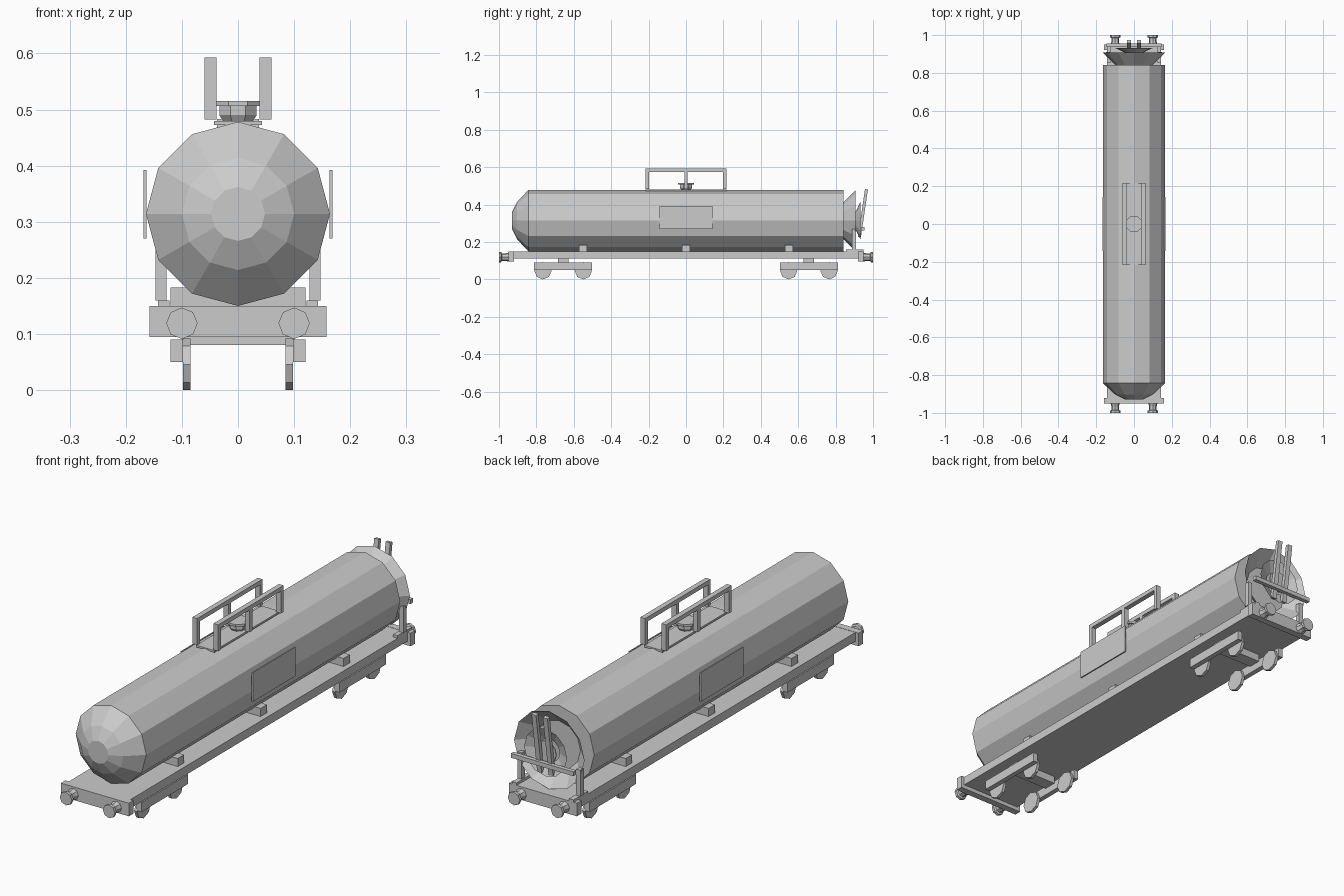
import bpy, bmesh, math
from mathutils import Matrix, Vector

if "Cube" in bpy.data.objects:
    bpy.data.objects.remove(bpy.data.objects["Cube"])

grey = bpy.data.materials.new("plain grey")
grey.diffuse_color = (0.6, 0.6, 0.6, 1)
grey.use_nodes = True
grey.node_tree.nodes["Principled BSDF"].inputs["Base Color"].default_value = grey.diffuse_color


def finish(name, bm):
    bmesh.ops.recalc_face_normals(bm, faces=bm.faces)
    mesh = bpy.data.meshes.new(name)
    bm.to_mesh(mesh)
    bm.free()
    mesh.materials.append(grey)
    ob = bpy.data.objects.new(name, mesh)
    bpy.context.collection.objects.link(ob)
    return ob


def box(name, x, y, z, tilt=0):
    """Box from (min, max) ranges, optionally tilted about x."""
    bm = bmesh.new()
    bmesh.ops.create_cube(bm, size=1)
    size = [b - a for a, b in (x, y, z)]
    mid = Vector([(a + b) / 2 for a, b in (x, y, z)])
    bm.transform(Matrix.Translation(mid) @ Matrix.Rotation(tilt, 4, 'X')
                 @ Matrix.Diagonal((*size, 1)))
    return finish(name, bm)


def lathe(name, profile, sides, centre=(0, 0, 0), axis='Y', turn=0, caps=True):
    """Faceted solid from (position along axis, radius) pairs."""
    bm = bmesh.new()
    rings = []
    for p, r in profile:
        ring = []
        for k in range(sides):
            a = turn + math.tau * k / sides
            u, v = r * math.cos(a), r * math.sin(a)
            co = {'X': (p, u, v), 'Y': (u, p, v), 'Z': (u, v, p)}[axis]
            ring.append(bm.verts.new(Vector(co) + Vector(centre)))
        rings.append(ring)
    for a, b in zip(rings, rings[1:]):
        for k in range(sides):
            j = (k + 1) % sides
            bm.faces.new((a[k], a[j], b[j], b[k]))
    if caps:
        bm.faces.new(rings[0])
        bm.faces.new(rings[-1])
    return finish(name, bm)


# Tank with a domed front; the rear end is a flared dish with a smaller dish in it
TZ = (0, 0, 0.314)
lathe("tank", [(-0.929, 0.048), (-0.903, 0.1), (-0.843, 0.164), (0.843, 0.164)], 12, TZ)
lathe("rear_flare", [(0.843, 0.1), (0.907, 0.164)], 12, TZ, caps=False)
lathe("rear_dish", [(0.907, 0.048), (0.932, 0.1)], 12, TZ, caps=False)
lathe("rear_disc", [(0.926, 0.048), (0.93, 0.048)], 12, TZ)

# Underframe and saddles
box("underframe", (-0.143, 0.143), (-0.92, 0.92), (0.112, 0.149))
for y in (-0.55, 0, 0.55):
    box("saddle", (-0.12, 0.12), (y - 0.021, y + 0.021), (0.148, 0.183))

for e in (-1, 1):
    # Buffer beam and buffers
    box("buffer_beam", (-0.158, 0.158), sorted((e * 0.92, e * 0.95)), (0.095, 0.15))
    for s in (-1, 1):
        lathe("buffer", [(e * 0.95, 0.024), (e * 0.965, 0.02), (e * 0.985, 0.02),
                         (e * 0.988, 0.028), (e * 1.0, 0.028)], 8, (s * 0.1, 0, 0.119))
    # Bogie: bolster, side frames and wheels
    c = e * 0.657
    box("bogie_bolster", (-0.1, 0.1), (c - 0.028, c + 0.028), (0.08, 0.113))
    for s in (-1, 1):
        box("bogie_side_frame", sorted((s * 0.098, s * 0.12)), (c - 0.155, c + 0.155), (0.05, 0.09))
        for d in (-0.108, 0.108):
            lathe("wheel", [(s * 0.085, 0.046), (s * 0.098, 0.046)], 8,
                  (0, c + d, 0.046), 'X')

for s in (-1, 1):
    # Side panel
    box("side_panel", sorted((s * 0.163, s * 0.168)), (-0.142, 0.142), (0.27, 0.392))
    # Walkway railing
    rx = sorted((s * 0.038, s * 0.06))
    box("railing_top", rx, (-0.217, 0.217), (0.575, 0.593))
    for y in (-0.208, 0, 0.208):
        box("railing_post", rx, (y - 0.009, y + 0.009), (0.482, 0.575))
    # Rear platform step, post and slanted bar
    box("rear_step", sorted((s * 0.122, s * 0.143)), (0.855, 0.95), (0.149, 0.16))
    box("rear_post", sorted((s * 0.127, s * 0.147)), (0.888, 0.91), (0.16, 0.27))
    box("rear_slanted_bar", sorted((s * 0.016, s * 0.037)), (0.938, 0.954), (0.225, 0.483),
        -math.atan2(0.037, 0.25))

# Rear handrail
box("rear_handrail", (-0.145, 0.145), (0.937, 0.955), (0.262, 0.28))

# Walkway plate and filling hatch
box("walkway", (-0.043, 0.043), (-0.217, 0.217), (0.472, 0.48))
lathe("hatch", [(0.476, 0.026), (0.49, 0.036), (0.506, 0.036), (0.506, 0.045), (0.515, 0.045)],
      8, axis='Z', turn=math.pi / 8)
